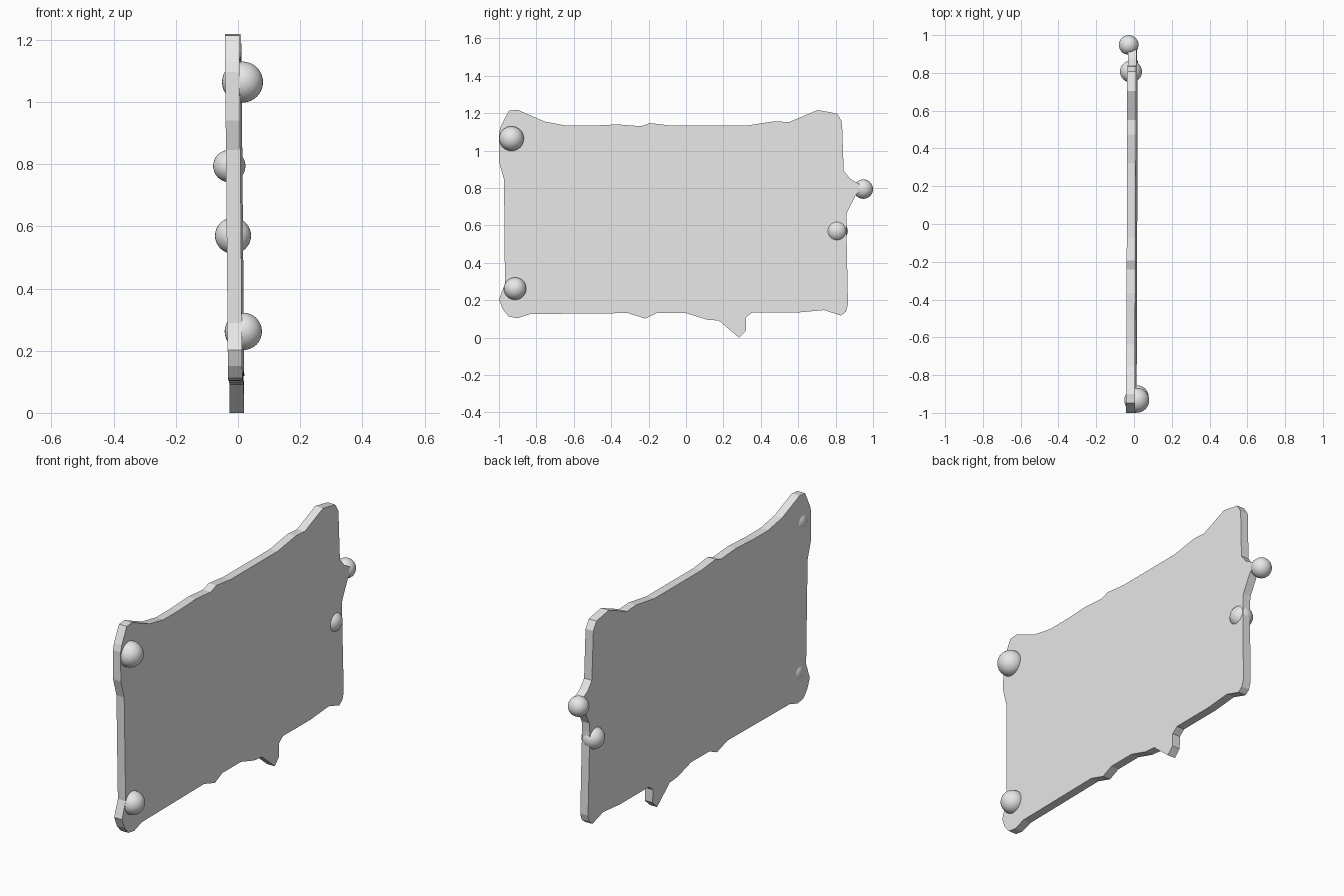
import bpy, bmesh

if "Cube" in bpy.data.objects:
    bpy.data.objects.remove(bpy.data.objects["Cube"])

# One pale grey for the whole model
grey = bpy.data.materials.new("pale_grey")
grey.diffuse_color = (0.8, 0.8, 0.8, 1)
grey.use_nodes = True
grey.node_tree.nodes["Principled BSDF"].inputs["Base Color"].default_value = grey.diffuse_color

# Ragged board outline as (y, z), clockwise from the top left corner
OUTLINE = [
    (-.947, 1.214), (-.90, 1.218), (-.755, 1.155), (-.637, 1.133), (-.51, 1.133),
    (-.365, 1.14), (-.24, 1.13), (-.193, 1.147), (-.075, 1.133), (.32, 1.133),
    (.475, 1.157), (.55, 1.152), (.705, 1.217), (.807, 1.198), (.834, 1.155),
    (.843, .893), (.877, .85), (.93, .818), (.94, .79), (.909, .765),
    (.86, .668), (.857, .62), (.866, .176), (.855, .139), (.829, .118),
    (.738, .147), (.594, .134), (.353, .134), (.32, .107), (.32, .037),
    (.283, 0), (.176, .091), (.112, .096), (0, .131), (-.155, .131),
    (-.219, .102), (-.31, .131), (-.834, .126), (-.898, .104), (-.947, .112),
    (-.979, .15), (-1, .203), (-.968, .289), (-.973, .845), (-1, .941),
    (-1, 1.096), (-.99, 1.13)]
HALF = 0.023


def lean(y, z):
    """The board tilts very slightly, so its mid plane drifts in x."""
    return -0.0047 + 0.0035 * y - 0.009 * z


def finish(name, bm):
    me = bpy.data.meshes.new(name)
    bm.to_mesh(me)
    bm.free()
    me.materials.append(grey)
    ob = bpy.data.objects.new(name, me)
    bpy.context.collection.objects.link(ob)
    return ob


# Board: two outline faces joined by a flat-sided rim
bm = bmesh.new()
back, front = [[bm.verts.new((lean(y, z) + s * HALF, y, z)) for y, z in OUTLINE]
               for s in (-1, 1)]
bm.faces.new(back)
bm.faces.new(front[::-1])
n = len(OUTLINE)
for i in range(n):
    j = (i + 1) % n
    bm.faces.new((back[j], back[i], front[i], front[j]))
bmesh.ops.recalc_face_normals(bm, faces=bm.faces)
bmesh.ops.triangulate(bm, faces=[f for f in bm.faces if len(f.verts) > 4])
finish("ragged_board", bm)

# Round studs set into the board
STUDS = {
    "upper_left_stud": (.0145, -.933, 1.064, .066),
    "lower_left_stud": (.017, -.914, .262, .06),
    "tip_stud": (-.028, .948, .794, .052),
    "right_edge_stud": (-.016, .807, .57, .058),
}
for name, (x, y, z, r) in STUDS.items():
    bm = bmesh.new()
    bmesh.ops.create_uvsphere(bm, u_segments=32, v_segments=16, radius=r)
    for f in bm.faces:
        f.smooth = True
    finish(name, bm).location = (x, y, z)
